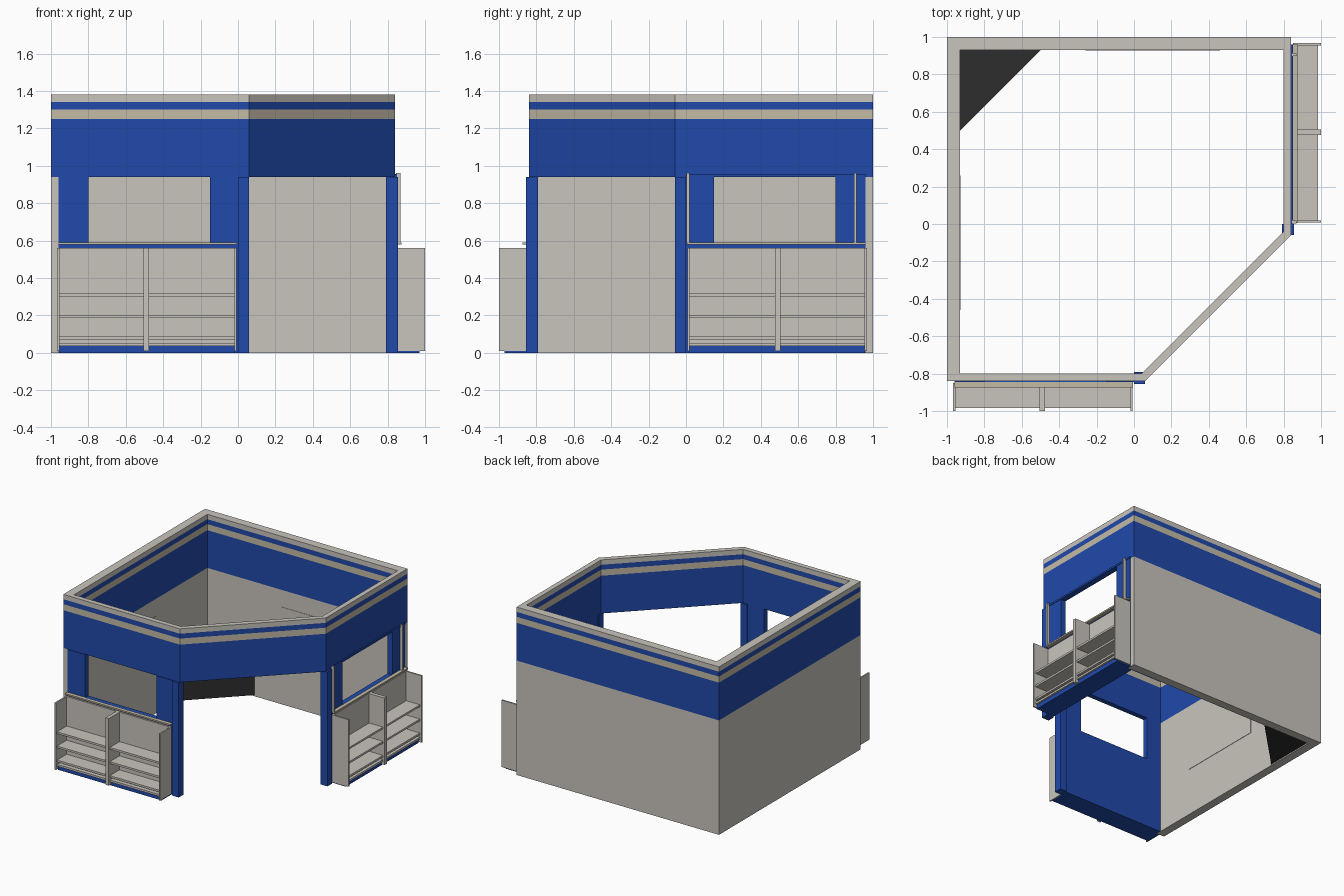
import bpy, bmesh

if "Cube" in bpy.data.objects:
    bpy.data.objects.remove(bpy.data.objects["Cube"])


def material(name, rgb):
    m = bpy.data.materials.new(name)
    m.use_nodes = True
    m.diffuse_color = (*rgb, 1)
    bsdf = next(n for n in m.node_tree.nodes if n.type == 'BSDF_PRINCIPLED')
    bsdf.inputs["Base Color"].default_value = (*rgb, 1)
    return m


BLUE = material("blue paint", (0.0145, 0.068, 0.41))
BEIGE = material("warm grey panel", (0.584, 0.558, 0.509))
CREAM = material("cream stripe", (0.55, 0.50, 0.38))
DARK = material("dark cabinet", (0.026, 0.026, 0.026))


def finish(name, bm, mat):
    bmesh.ops.recalc_face_normals(bm, faces=bm.faces)
    mesh = bpy.data.meshes.new(name)
    bm.to_mesh(mesh)
    bm.free()
    mesh.materials.append(mat)
    obj = bpy.data.objects.new(name, mesh)
    bpy.context.collection.objects.link(obj)


def boxes(name, mat, *spans):
    """One object made of boxes given as (x0, x1, y0, y1, z0, z1)."""
    bm = bmesh.new()
    for x0, x1, y0, y1, z0, z1 in spans:
        cube = bmesh.ops.create_cube(bm, size=1)
        for v in cube["verts"]:
            v.co = (x1 if v.co.x > 0 else x0,
                    y1 if v.co.y > 0 else y0,
                    z1 if v.co.z > 0 else z0)
    finish(name, bm, mat)


def twin(name, mat, *spans):
    """Front part plus its reflection across the floor plan's diagonal."""
    boxes("front_" + name, mat, *spans)
    boxes("side_" + name, mat,
          *[(-y1, -y0, -x1, -x0, z0, z1) for x0, x1, y0, y1, z0, z1 in spans])


def ring(name, mat, z0, z1):
    """Hollow five-sided band following the floor plan."""
    outer = [(-1, 1), (0.84, 1), (0.84, -0.06), (0.06, -0.84), (-1, -0.84)]
    inner = [(-0.93, 0.93), (0.80, 0.93), (0.80, -0.04), (0.04, -0.80), (-0.93, -0.80)]
    bm = bmesh.new()
    loops = [[bm.verts.new((x, y, z)) for x, y in pts]
             for pts, z in ((outer, z0), (outer, z1), (inner, z1), (inner, z0))]
    for a, b in zip(loops, loops[1:] + loops[:1]):
        for i in range(len(a)):
            j = (i + 1) % len(a)
            bm.faces.new((a[i], a[j], b[j], b[i]))
    finish(name, bm, mat)


# Upper fascia and its stripes
HEAD = 0.94
ring("fascia", BLUE, HEAD, 1.25)
ring("lower_stripe", CREAM, 1.25, 1.30)
ring("middle_stripe", BLUE, 1.30, 1.34)
ring("top_trim", BEIGE, 1.34, 1.38)

# Solid back and left walls
boxes("back_wall", BEIGE, (-1, 0.84, 0.93, 1, 0, HEAD))
boxes("left_wall", BEIGE, (-1, -0.93, -0.84, 0.93, 0, HEAD))

# Thin boards on the inside of the solid walls
twin("wall_board", BEIGE, (-0.93, -0.927, -0.46, 0.26, 0.39, 0.80))

# Blue walls with a window opening, and entrance posts
SILL = 0.585
twin("window_wall", BLUE,
     (-0.96, -0.80, -0.845, -0.80, 0, HEAD),
     (-0.80, -0.15, -0.845, -0.80, 0, SILL),
     (-0.15, 0.0, -0.845, -0.80, 0, HEAD))
twin("entrance_post", BLUE, (0.0, 0.06, -0.855, -0.79, 0, HEAD))
twin("window_sill", CREAM, (-0.96, -0.005, -0.875, -0.845, 0.578, 0.59))

# Display shelving
twin("shelf_plinth", BLUE, (-0.955, -0.015, -0.97, -0.845, 0, 0.035))
twin("shelf_back", BEIGE, (-0.96, -0.01, -0.86, -0.846, 0.035, 0.56))
twin("shelf_panels", BEIGE,
     *[(x, x + w, -1, -0.85, 0.01, 0.56)
       for x, w in ((-0.967, 0.012), (-0.505, 0.03), (-0.02, 0.012))])
twin("shelf_boards", BEIGE,
     *[(x0, x1, -0.985, -0.86, z, z + 0.016)
       for z in (0.035, 0.07, 0.185, 0.302)
       for x0, x1 in ((-0.955, -0.505), (-0.475, -0.02))])

# Slim uprights flanking the side window
boxes("window_uprights", BEIGE,
      *[(0.845, 0.868, y, y + 0.014, 0.59, 0.96) for y in (0.004, 0.897)])
boxes("side_upright_backing", BLUE, (0.84, 0.849, 0.0, 0.96, HEAD, 0.955))

# Triangular corner cabinet
bm = bmesh.new()
plan = [(-0.93, 0.93), (-0.93, 0.50), (-0.50, 0.93)]
base = bm.faces.new([bm.verts.new((x, y, 0.01)) for x, y in plan])
top = bmesh.ops.extrude_face_region(bm, geom=[base])
for v in top["geom"]:
    if isinstance(v, bmesh.types.BMVert):
        v.co.z = 0.30
if not any(f.normal.z < 0 for f in bm.faces) and base not in bm.faces[:]:
    bm.faces.new([v for v in bm.verts if v.co.z < 0.1])
finish("corner_cabinet", bm, DARK)
